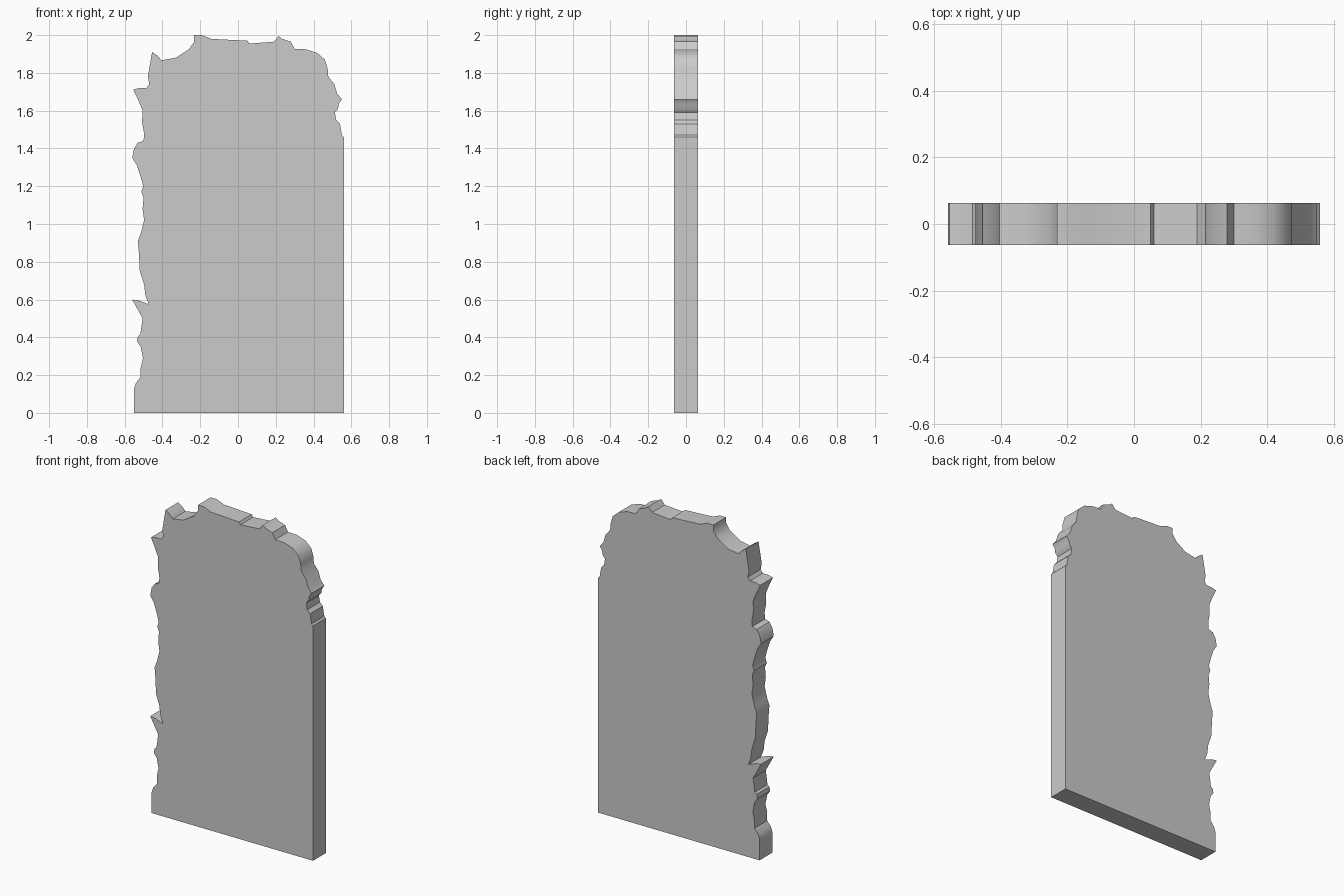
import bpy, bmesh, math

THICK = 0.125

# Ragged outline (x, z): left edge upwards, across the top, down the right edge
OUTLINE = [
    (-0.55, 0), (-0.55, 0.13), (-0.54, 0.16), (-0.515, 0.19), (-0.515, 0.24),
    (-0.503, 0.29), (-0.515, 0.35), (-0.535, 0.38), (-0.53, 0.405), (-0.517, 0.415),
    (-0.505, 0.5), (-0.56, 0.6), (-0.525, 0.595), (-0.472, 0.575), (-0.49, 0.62),
    (-0.497, 0.68), (-0.52, 0.75), (-0.525, 0.85), (-0.53, 0.91), (-0.515, 0.95),
    (-0.497, 1.02), (-0.505, 1.08), (-0.5, 1.14), (-0.512, 1.17), (-0.502, 1.2),
    (-0.515, 1.25), (-0.535, 1.31), (-0.56, 1.35), (-0.55, 1.4), (-0.53, 1.43),
    (-0.5, 1.44), (-0.497, 1.48), (-0.508, 1.54), (-0.505, 1.6), (-0.53, 1.66),
    (-0.555, 1.712), (-0.52, 1.72), (-0.485, 1.72), (-0.47, 1.74), (-0.477, 1.78),
    (-0.455, 1.91), (-0.425, 1.89), (-0.405, 1.867), (-0.33, 1.88), (-0.26, 1.925),
    (-0.232, 1.965), (-0.232, 2), (-0.19, 2), (-0.14, 1.98), (0.05, 1.97),
    (0.06, 1.955), (0.19, 1.965), (0.215, 1.995), (0.235, 1.98), (0.28, 1.965),
    (0.3, 1.927), (0.36, 1.925), (0.42, 1.905), (0.46, 1.87), (0.475, 1.82),
    (0.478, 1.78), (0.51, 1.74), (0.525, 1.69), (0.55, 1.66), (0.533, 1.635),
    (0.53, 1.61), (0.513, 1.59), (0.52, 1.55), (0.54, 1.53), (0.55, 1.47),
    (0.56, 1.46), (0.56, 0),
]

stone = bpy.data.materials.new("grey stone")
stone.diffuse_color = (0.6, 0.6, 0.6, 1)

# Slab: outline face extruded through the thickness
bm = bmesh.new()
face = bm.faces.new([bm.verts.new((x, -THICK / 2, z)) for x, z in OUTLINE])
ext = bmesh.ops.extrude_face_region(bm, geom=[face], use_keep_orig=True)
moved = [v for v in ext["geom"] if isinstance(v, bmesh.types.BMVert)]
bmesh.ops.translate(bm, vec=(0, THICK, 0), verts=moved)
bmesh.ops.recalc_face_normals(bm, faces=bm.faces)
bmesh.ops.triangulate(bm, faces=[f for f in bm.faces if len(f.verts) > 4])
mesh = bpy.data.meshes.new("broken_slab")
bm.to_mesh(mesh)
bm.free()
mesh.materials.append(stone)
slab = bpy.data.objects.new("broken_slab", mesh)
bpy.context.collection.objects.link(slab)

# Soft chipped rim, crisp corners
bpy.context.view_layer.objects.active = slab
slab.select_set(True)
bpy.ops.object.shade_smooth_by_angle(angle=math.radians(35))
